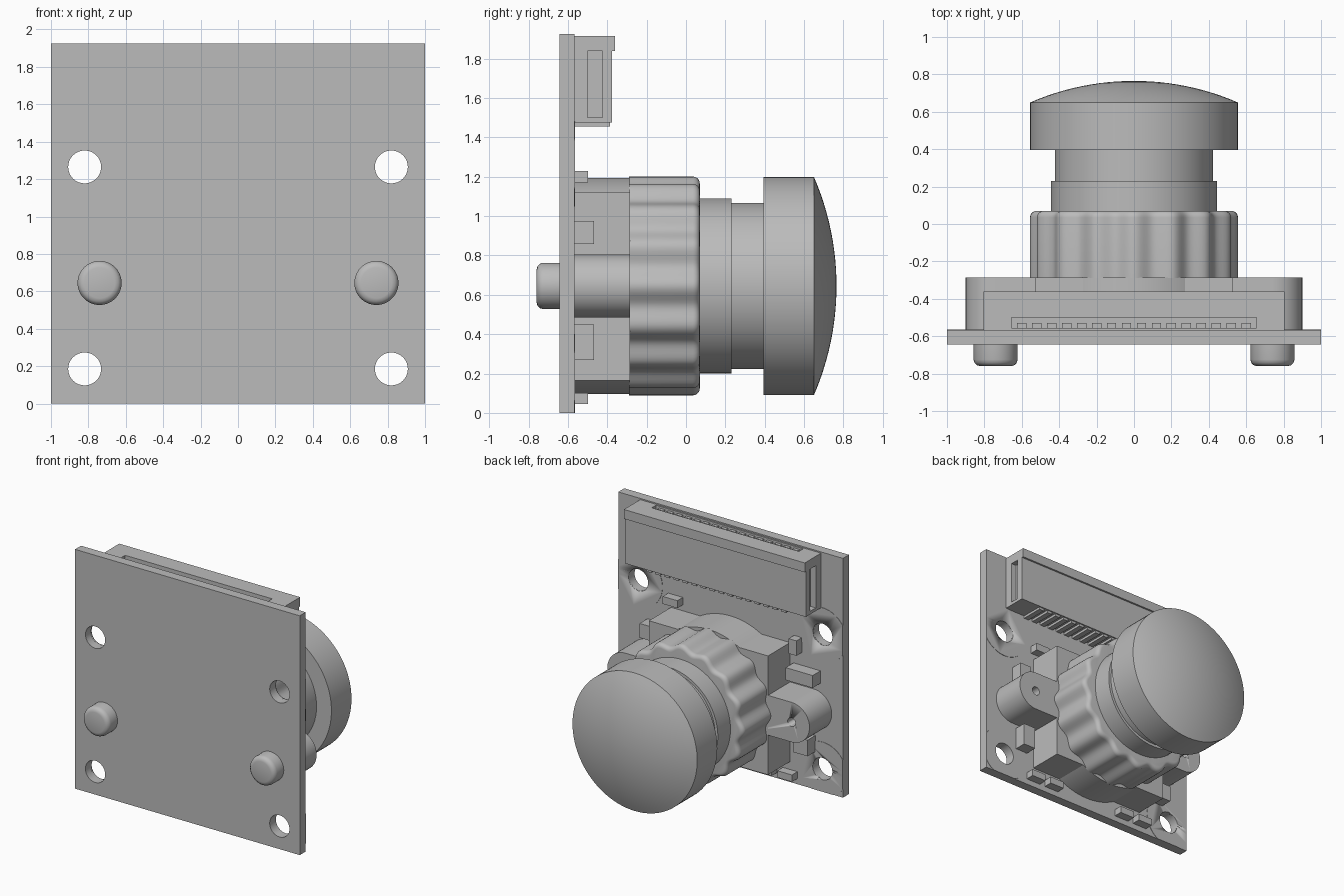
import bpy, bmesh
from math import cos, sin, pi, radians, sqrt

cube = bpy.data.objects.get("Cube")
if cube:
    bpy.data.objects.remove(cube)

grey = bpy.data.materials.new("plain grey")
grey.use_nodes = True
grey.diffuse_color = (0.5, 0.5, 0.5, 1)
grey.node_tree.nodes["Principled BSDF"].inputs["Base Color"].default_value = (0.5, 0.5, 0.5, 1)

AXIS = 0.645            # height of the lens axis
BOARD_BACK = -0.567     # board face that carries the parts
BOARD_FRONT = -0.643


def finish(name, bm, smooth=True):
    bmesh.ops.recalc_face_normals(bm, faces=bm.faces)
    mesh = bpy.data.meshes.new(name)
    bm.to_mesh(mesh)
    bm.free()
    mesh.materials.append(grey)
    ob = bpy.data.objects.new(name, mesh)
    bpy.context.collection.objects.link(ob)
    if smooth:
        activate(ob)
        bpy.ops.object.shade_smooth_by_angle(angle=radians(30))
    return ob


def activate(ob):
    bpy.ops.object.select_all(action='DESELECT')
    ob.select_set(True)
    bpy.context.view_layer.objects.active = ob


def loft(name, rings):
    """Skin a stack of (y, outline) rings, outline = list of (x, z)."""
    bm = bmesh.new()
    loops = [[bm.verts.new((x, y, z)) for x, z in pts] for y, pts in rings]
    n = len(loops[0])
    for a, b in zip(loops, loops[1:]):
        for i in range(n):
            j = (i + 1) % n
            bm.faces.new((a[i], a[j], b[j], b[i]))
    bm.faces.new(loops[0])
    bm.faces.new(loops[-1])
    return finish(name, bm)


def circle(r, x=0, z=AXIS, n=64):
    return [(x + r * cos(2 * pi * i / n), z + r * sin(2 * pi * i / n)) for i in range(n)]


def lathe(name, profile, x=0, z=AXIS, n=64):
    return loft(name, [(y, circle(r, x, z, n)) for r, y in profile])


def box(name, x, y, z):
    bm = bmesh.new()
    bmesh.ops.create_cube(bm, size=1)
    for v in bm.verts:
        v.co = [lo + (c + 0.5) * (hi - lo) for c, (lo, hi) in zip(v.co, (x, y, z))]
    return finish(name, bm, False)


def combine(ob, other, operation='DIFFERENCE'):
    other.hide_render = True
    mod = ob.modifiers.new("cut", 'BOOLEAN')
    mod.operation, mod.solver, mod.object = operation, 'EXACT', other
    activate(ob)
    bpy.ops.object.modifier_apply(modifier=mod.name)
    bpy.data.objects.remove(other)


# Circuit board with corner holes and thin pads around them
board = box("board", (-1, 1), (BOARD_FRONT, BOARD_BACK), (0, 1.925))
for sx in (-1, 1):
    for z in (0.185, 1.265):
        combine(board, lathe("hole_cutter", [(0.088, -0.8), (0.088, -0.4)], sx * 0.82, z, 32))
        outline = [(max(-1, min(1, px)), max(0, pz)) for px, pz in circle(0.215, sx * 0.82, z)]
        pad = loft("mounting_pad", [(BOARD_BACK - 0.01, outline), (BOARD_BACK + 0.003, outline)])
        combine(pad, lathe("hole_cutter", [(0.088, -0.8), (0.088, -0.4)], sx * 0.82, z, 32))

# Locating pegs on the front
for side, sx in (("right", -1), ("left", 1)):
    lathe(side + "_peg", [(0.118, -0.6), (0.118, -0.725), (0.113, -0.742), (0.1, -0.755),
                          (0.082, -0.76)], sx * 0.74, AXIS, 40)

# Lens mount: block, round bulge and two rounded ears with screw holes
MOUNT_TOP = -0.285
box("mount_block", (-0.53, 0.53), (BOARD_BACK, MOUNT_TOP), (0.165, 1.122))
lathe("mount_round", [(0.55, BOARD_BACK), (0.55, MOUNT_TOP)])
for side, sx in (("right", -1), ("left", 1)):
    arc = [(sx * (0.74 + 0.16 * cos(a)), AXIS + 0.16 * sin(a))
           for a in (pi * (i / 24 - 0.5) for i in range(25))]
    outline = [(sx * 0.4, AXIS - 0.16)] + arc + [(sx * 0.4, AXIS + 0.16)]
    ear = loft(side + "_mount_ear", [(BOARD_BACK, outline), (MOUNT_TOP, outline)])
    combine(ear, lathe("screw_cutter", [(0.035, -0.5), (0.035, 0)], sx * 0.74, AXIS, 24))


# Scalloped grip ring with a rounded rim
def scallop(inset):
    n, pts = 192, []
    for i in range(n):
        a = 2 * pi * i / n
        r = 0.538 + 0.018 * cos(16 * a) - inset
        pts.append((r * cos(a), AXIS + r * sin(a)))
    return pts


rim = [(0.07 - 0.035 * (1 - sin(t)), scallop(0.035 * (1 - cos(t))))
       for t in (pi / 2 * i / 5 for i in range(6))]
loft("grip_ring", [(-0.29, scallop(0))] + rim)

# Lens barrel and wide front cap with a shallow dome
lathe("lens_barrel", [(0.445, 0), (0.445, 0.23), (0.423, 0.23), (0.423, 0.42)])
R = 1.397
dome = [(r, 0.765 - R + sqrt(R * R - r * r)) for r in (0.555 * (1 - i / 12) for i in range(12))]
lathe("lens_cap", [(0.555, 0.395)] + dome + [(0.005, 0.765)], n=96)

# Ribbon connector with a toothed slot, end grooves and a lip
body = box("connector_body", (-0.805, 0.805), (BOARD_BACK, -0.375), (1.475, 1.915))
combine(body, box("slot_cutter", (-0.655, 0.655), (-0.555, -0.5), (1.65, 2)))
for sx in (-1, 1):
    xs = sorted((sx * 0.76, sx * 0.9))
    combine(body, box("groove_cutter", xs, (-0.5, -0.425), (1.5, 1.84)))
box("connector_lip", (-0.805, 0.805), (-0.38, -0.36), (1.84, 1.915))
for i in range(16):
    x = -0.6 + i * 0.08
    box("connector_contact", (x - 0.025, x + 0.025), (-0.556, -0.53), (1.6, 1.9))
    box("connector_pin", (x - 0.022, x + 0.022), (BOARD_BACK, -0.385), (1.455, 1.48))

# Small chips: centre x, centre z, width, height, thickness
chips = [(0.49, 1.2, 0.13, 0.06, 0.07), (0.69, 0.917, 0.1, 0.115, 0.1),
         (0.65, 0.36, 0.11, 0.18, 0.1), (-0.6, 1.13, 0.07, 0.12, 0.07),
         (-0.68, 0.917, 0.24, 0.1, 0.1), (-0.69, 0.37, 0.13, 0.13, 0.1)]
chips += [(x, 0.073, 0.13, 0.055, 0.07) for x in (-0.53, -0.35, 0.35, 0.53)]
for x, z, w, h, t in chips:
    box("chip", (x - w / 2, x + w / 2), (BOARD_BACK, BOARD_BACK + t), (z - h / 2, z + h / 2))
